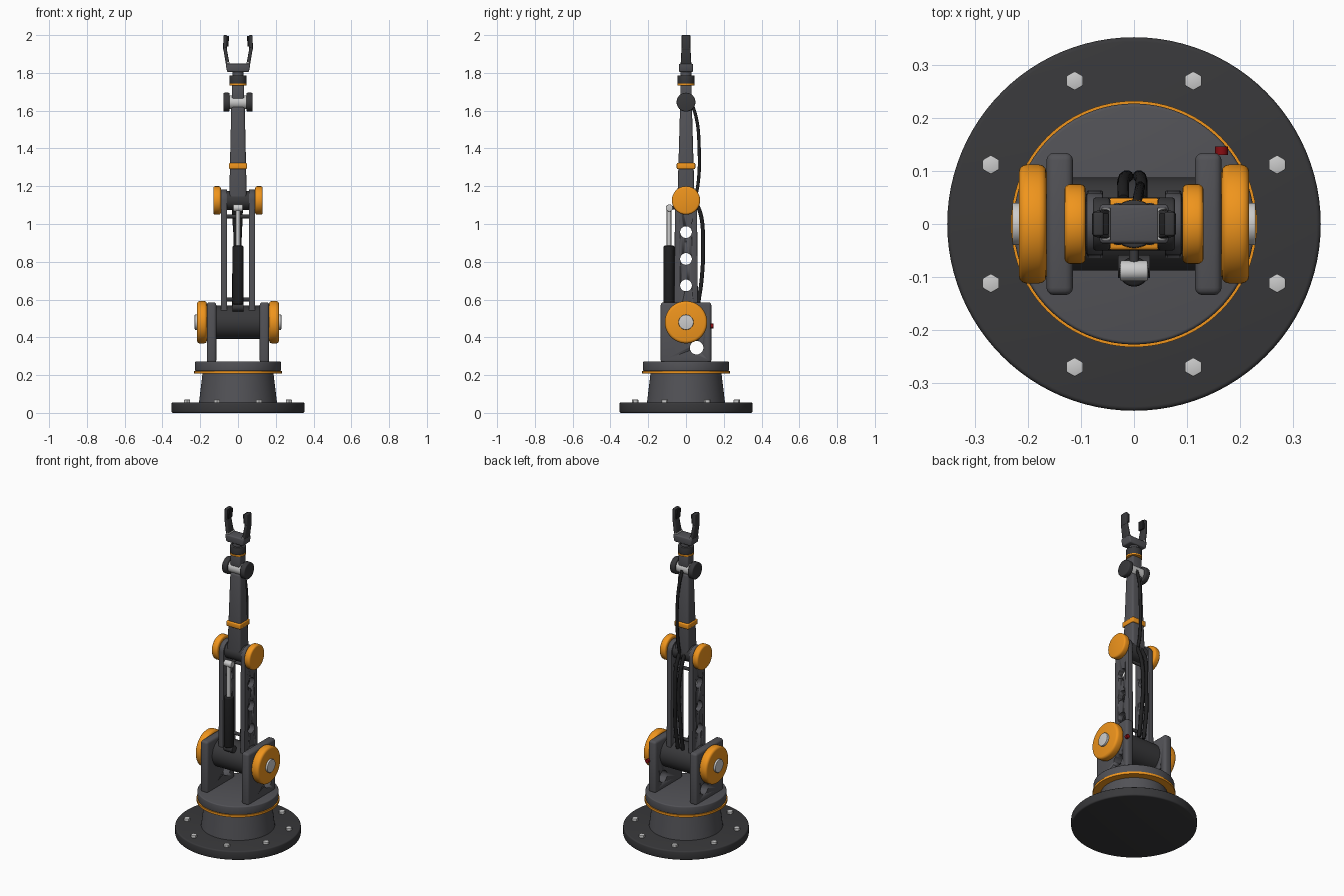
import bpy, bmesh
from math import pi, cos, sin, radians
from mathutils import Vector, Matrix

if "Cube" in bpy.data.objects:
    bpy.data.objects.remove(bpy.data.objects["Cube"])


def material(name, rgb):
    m = bpy.data.materials.new(name)
    m.diffuse_color = (*rgb, 1)
    m.use_nodes = True
    m.node_tree.nodes["Principled BSDF"].inputs["Base Color"].default_value = m.diffuse_color
    return m


CHARCOAL = material("charcoal", (0.085, 0.085, 0.095))
DARK = material("dark", (0.04, 0.04, 0.043))
BLACK = material("rubber", (0.014, 0.014, 0.015))
ORANGE = material("orange", (0.87, 0.30, 0.012))
SILVER = material("silver", (0.6, 0.6, 0.6))
RED = material("red", (0.25, 0.004, 0.006))
AXIS = {"x": Matrix.Rotation(pi / 2, 4, "Y"), "y": Matrix.Rotation(-pi / 2, 4, "X"),
        "z": Matrix.Identity(4)}


def finish(bm, name, mat, bevel=0.0, segs=3):
    bmesh.ops.recalc_face_normals(bm, faces=bm.faces)
    me = bpy.data.meshes.new(name)
    bm.to_mesh(me)
    bm.free()
    ob = bpy.data.objects.new(name, me)
    bpy.context.collection.objects.link(ob)
    me.materials.append(mat)
    bpy.ops.object.select_all(action="DESELECT")
    bpy.context.view_layer.objects.active = ob
    ob.select_set(True)
    if bevel:
        b = ob.modifiers.new("bevel", "BEVEL")
        b.width, b.segments, b.limit_method = bevel, segs, "ANGLE"
        b.angle_limit = radians(40)
        bpy.ops.object.modifier_apply(modifier="bevel")
    bpy.ops.object.shade_smooth_by_angle(angle=radians(35))
    return ob


def cyl(name, mat, loc, r, depth, axis="z", r2=None, sides=48, bevel=0.0):
    bm = bmesh.new()
    bmesh.ops.create_cone(bm, cap_ends=True, segments=sides, radius1=r,
                          radius2=r if r2 is None else r2, depth=depth,
                          matrix=Matrix.Translation(loc) @ AXIS[axis])
    return finish(bm, name, mat, bevel)


def box(name, mat, loc, size, bevel=0.0, taper=(1, 1), rot=None):
    """Box whose top face is scaled by taper."""
    bm = bmesh.new()
    bmesh.ops.create_cube(bm, size=1)
    for v in bm.verts:
        if v.co.z > 0:
            v.co.x *= taper[0]
            v.co.y *= taper[1]
    bmesh.ops.transform(bm, verts=bm.verts, matrix=Matrix.Translation(loc)
                        @ (rot or Matrix.Identity(4)) @ Matrix.Diagonal((*size, 1)))
    return finish(bm, name, mat, bevel)


def bar(name, mat, p, q, width, depth, bevel=0.005, taper=(1, 1)):
    """Box running from p to q."""
    p, q = Vector(p), Vector(q)
    d = q - p
    rot = Vector((0, 0, 1)).rotation_difference(d).to_matrix().to_4x4()
    return box(name, mat, (p + q) / 2, (width, depth, d.length), bevel, taper, rot)


def drill(ob, holes, x):
    """Cut round holes (y, z, radius) through a plate along x."""
    for y, z, r in holes:
        c = cyl("hole_cutter", DARK, (x, y, z), r, 0.2, "x", sides=32)
        c.hide_render = True
        bpy.context.view_layer.objects.active = ob
        m = ob.modifiers.new("hole", "BOOLEAN")
        m.operation, m.solver, m.object = "DIFFERENCE", "EXACT", c
        bpy.ops.object.modifier_apply(modifier="hole")
        bpy.data.objects.remove(c)


def cable(name, points, r):
    cu = bpy.data.curves.new(name, "CURVE")
    cu.dimensions, cu.bevel_depth, cu.bevel_resolution = "3D", r, 3
    cu.use_fill_caps = True
    s = cu.splines.new("BEZIER")
    s.bezier_points.add(len(points) - 1)
    for b, p in zip(s.bezier_points, points):
        b.co = p
        b.handle_left_type = b.handle_right_type = "AUTO"
    cu.materials.append(BLACK)
    bpy.context.collection.objects.link(bpy.data.objects.new(name, cu))


# base flange, bolts, pedestal and turntable
cyl("base_flange", DARK, (0, 0, 0.0275), 0.352, 0.055, sides=96, bevel=0.008)
for i in range(8):
    a = radians(22.5 + 45 * i)
    cyl("flange_bolt", SILVER, (0.292 * cos(a), 0.292 * sin(a), 0.06), 0.018, 0.02,
        sides=6, bevel=0.002)
cyl("pedestal", CHARCOAL, (0, 0, 0.133), 0.207, 0.165, r2=0.187, sides=64)
cyl("turntable_ring", ORANGE, (0, 0, 0.216), 0.232, 0.014, sides=96)
cyl("turntable", CHARCOAL, (0, 0, 0.247), 0.227, 0.052, sides=96, bevel=0.006)

# shoulder and elbow drums
SH, EL, WR = 0.48, 1.125, 1.645
cyl("shoulder_drum", DARK, (0, 0, SH), 0.088, 0.235, "x")
cyl("elbow_drum", DARK, (0, 0, EL), 0.05, 0.19, "x")

for s in (-1, 1):
    # shoulder yoke with covers and caps
    yoke = box("shoulder_yoke", CHARCOAL, (s * 0.14, 0, 0.425), (0.05, 0.268, 0.32), 0.014)
    drill(yoke, [(0.056, 0.345, 0.036)], s * 0.14)
    cyl("shoulder_cover", ORANGE, (s * 0.191, 0, SH), 0.112, 0.052, "x", sides=64, bevel=0.014)
    cyl("shoulder_cap", SILVER, (s * 0.217, 0, SH), 0.04, 0.024, "x", bevel=0.003)

    # upper arm side plate: rounded ends with lightening holes
    bm = bmesh.new()
    prof = [(0.064 * cos(pi + pi * i / 16), SH + 0.064 * sin(pi + pi * i / 16)) for i in range(17)]
    prof += [(0.058 * cos(pi * i / 16), EL + 0.058 * sin(pi * i / 16)) for i in range(17)]
    f = bm.faces.new([bm.verts.new((s * 0.074 - 0.016, y, z)) for y, z in prof])
    ext = bmesh.ops.extrude_face_region(bm, geom=[f])
    bmesh.ops.translate(bm, vec=(0.032, 0, 0),
                        verts=[v for v in ext["geom"] if isinstance(v, bmesh.types.BMVert)])
    plate = finish(bm, "upper_arm_plate", CHARCOAL, 0.004, 2)
    drill(plate, [(0, z, 0.031) for z in (0.675, 0.815, 0.957)], s * 0.074)

    # elbow covers and wrist motor ends
    cyl("elbow_cover", ORANGE, (s * 0.111, 0, EL), 0.075, 0.04, "x", bevel=0.01)
    cyl("wrist_end", DARK, (s * 0.061, 0, WR), 0.05, 0.033, "x", bevel=0.006)

# cross braces between the arm plates
for z in (0.6, 1.04):
    cyl("arm_brace", DARK, (0, 0.03, z), 0.01, 0.13, "x", sides=24)

# piston in front of the upper arm
cyl("piston_mount", DARK, (0, -0.08, 0.56), 0.022, 0.06, "x", sides=32)
cyl("piston_body", BLACK, (0, -0.09, 0.73), 0.028, 0.31, sides=32, bevel=0.005)
cyl("piston_rod", SILVER, (0, -0.09, 0.98), 0.012, 0.2, sides=24)
cyl("piston_eye", SILVER, (0, -0.088, 1.085), 0.019, 0.052, "x", sides=32, bevel=0.003)
cyl("piston_pin", DARK, (0, -0.05, 1.085), 0.009, 0.08, "y", sides=16)

# forearm with band
box("forearm", CHARCOAL, (0, 0, 1.365), (0.094, 0.092, 0.51), 0.012, (0.76, 0.68))
box("forearm_band", ORANGE, (0, 0, 1.307), (0.096, 0.098, 0.032), 0.006)

# wrist and rotating tool flange
cyl("wrist_axle", SILVER, (0, 0, WR), 0.036, 0.1, "x")
box("wrist_hub", CHARCOAL, (0, 0, 1.695), (0.066, 0.06, 0.08), 0.008)
cyl("tool_ring", ORANGE, (0, 0, 1.738), 0.046, 0.01)
cyl("tool_flange", DARK, (0, 0, 1.765), 0.045, 0.044, bevel=0.004)
cyl("tool_neck", CHARCOAL, (0, 0, 1.797), 0.03, 0.03)

# gripper palm and jointed fingers
box("gripper_palm", CHARCOAL, (0, 0, 1.827), (0.115, 0.074, 0.044), 0.007, (1.15, 1))
for s in (-1, 1):
    cyl("finger_pivot", SILVER, (s * 0.052, 0, 1.85), 0.008, 0.06, "y", sides=16)
    bar("finger_lower", DARK, (s * 0.053, 0, 1.838), (s * 0.07, 0, 1.935), 0.02, 0.056,
        taper=(0.9, 0.85))
    bar("finger_tip", DARK, (s * 0.069, 0, 1.922), (s * 0.067, 0, 2.0), 0.02, 0.046)
    bar("finger_pad", BLACK, (s * 0.056, 0, 1.94), (s * 0.054, 0, 1.995), 0.012, 0.04, 0.002)

# cables along the back
for x in (-0.02, 0.014):
    cable("lower_cable", [(x, 0.06, 0.55), (x, 0.084, 0.72), (x * 0.6, 0.09, 0.9),
                          (x, 0.078, 1.05), (x, 0.045, 1.13)], 0.011)
cable("upper_cable", [(0.01, 0.045, 1.13), (0.01, 0.062, 1.2), (0.012, 0.069, 1.42),
                      (0.008, 0.055, 1.56), (0.004, 0.03, 1.64)], 0.009)

# status light on the yoke
cyl("status_light", RED, (0.165, 0.138, 0.46), 0.012, 0.016, "y", sides=24)
